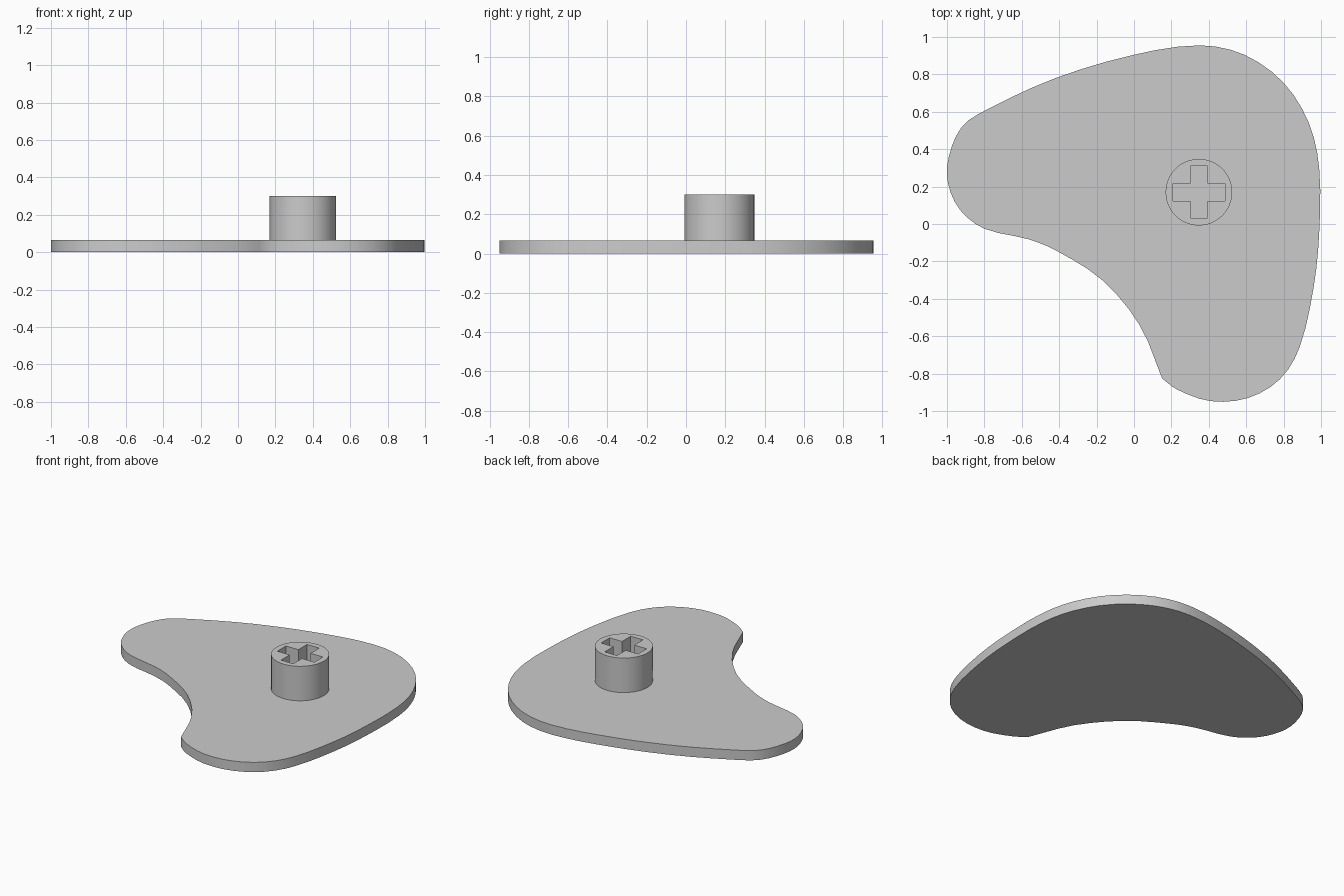
import bpy
import bmesh
import math
from mathutils import Vector
from mathutils.geometry import interpolate_bezier

default_cube = bpy.data.objects.get("Cube")
if default_cube:
    bpy.data.objects.remove(default_cube, do_unlink=True)

PLATE_TOP = 0.066
STUD_TOP = 0.3
STUD_CENTRE = Vector((0.347, 0.17))

# The single grey plastic
grey = bpy.data.materials.new("light_grey_plastic")
grey.use_nodes = True
grey.diffuse_color = (0.6, 0.6, 0.6, 1)
grey.node_tree.nodes["Principled BSDF"].inputs["Base Color"].default_value = grey.diffuse_color


def smooth_path(points, steps):
    """Catmull-Rom path through the points, with a corner where it starts and ends."""
    knots = [Vector((x, y, 0)) for x, y in points]
    count = len(knots)
    path = []
    for i in range(count - 1):
        before, a, b, after = (knots[max(i - 1, 0)], knots[i],
                               knots[i + 1], knots[min(i + 2, count - 1)])
        span = (b - a).length
        tangent_a = (b - before).normalized() * span / 3
        tangent_b = (after - a).normalized() * span / 3
        path += interpolate_bezier(a, a + tangent_a, b - tangent_b, b, steps + 1)[:-1]
    return path


def extruded_part(name, loops, bottom, top):
    """Solid between two heights; any loop inside another becomes a hole."""
    curve = bpy.data.curves.new(name + "_profile", "CURVE")
    curve.dimensions = "2D"
    curve.fill_mode = "BOTH"
    curve.extrude = (top - bottom) / 2
    for loop in loops:
        spline = curve.splines.new("POLY")
        spline.points.add(len(loop) - 1)
        for point, place in zip(spline.points, loop):
            point.co = (place[0], place[1], 0, 1)
        spline.use_cyclic_u = True
    profile = bpy.data.objects.new(name + "_profile", curve)
    bpy.context.collection.objects.link(profile)
    depsgraph = bpy.context.evaluated_depsgraph_get()
    mesh = bpy.data.meshes.new_from_object(profile.evaluated_get(depsgraph))
    bpy.data.objects.remove(profile, do_unlink=True)

    # Weld caps to walls and lift into place
    bm = bmesh.new()
    bm.from_mesh(mesh)
    bmesh.ops.remove_doubles(bm, verts=bm.verts, dist=0.0005)
    bmesh.ops.recalc_face_normals(bm, faces=bm.faces)
    bmesh.ops.translate(bm, verts=bm.verts, vec=(0, 0, (bottom + top) / 2))
    bm.to_mesh(mesh)
    bm.free()

    mesh.name = name
    mesh.materials.clear()
    mesh.materials.append(grey)
    part = bpy.data.objects.new(name, mesh)
    bpy.context.collection.objects.link(part)
    bpy.ops.object.select_all(action="DESELECT")
    part.select_set(True)
    bpy.context.view_layer.objects.active = part
    bpy.ops.object.shade_smooth_by_angle(angle=math.radians(30))
    return part


# Curved plate, outlined clockwise from its one sharp corner
outline = [
    (0.15, -0.825), (0.03, -0.54), (-0.17, -0.3), (-0.42, -0.14), (-0.57, -0.08),
    (-0.8, -0.025), (-0.93, 0.075), (-0.995, 0.22), (-0.99, 0.36), (-0.92, 0.52),
    (-0.79, 0.61), (-0.42, 0.78), (0, 0.905), (0.35, 0.955), (0.59, 0.905),
    (0.8, 0.755), (0.935, 0.54), (0.99, 0.3), (0.99, -0.05), (0.96, -0.34),
    (0.885, -0.66), (0.78, -0.83), (0.61, -0.93), (0.41, -0.947), (0.23, -0.885),
    (0.15, -0.825),
]
extruded_part("plate", [smooth_path(outline, 3)], 0, PLATE_TOP)

# Round stud with a cross-shaped socket down to the plate
SIDES = 48
radius, arm, half_width = 0.178, 0.139, 0.046
rim = [STUD_CENTRE + radius * Vector((math.cos(a), math.sin(a)))
       for a in (math.tau * i / SIDES for i in range(SIDES))]
socket = []
for turn in range(4):
    c, s = round(math.cos(turn * math.pi / 2)), round(math.sin(turn * math.pi / 2))
    for x, y in ((arm, -half_width), (arm, half_width), (half_width, half_width)):
        socket.append(STUD_CENTRE + Vector((c * x - s * y, s * x + c * y)))
extruded_part("stud", [rim, socket], PLATE_TOP - 0.01, STUD_TOP)
